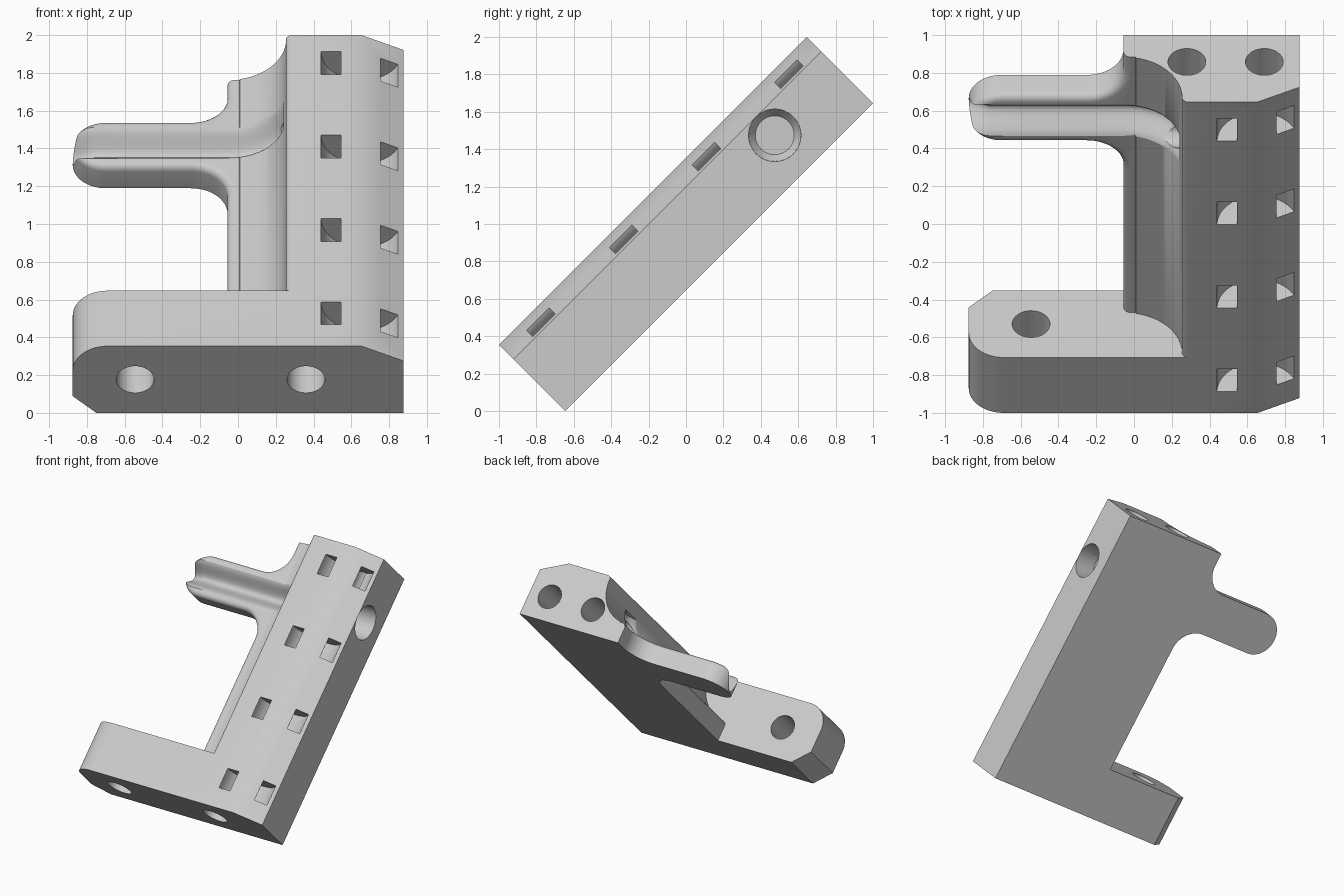
import bpy, bmesh, math
from math import sin, cos, pi, radians
from mathutils import Matrix, Vector

cube = bpy.data.objects.get("Cube")
if cube:
    bpy.data.objects.remove(cube)

# Built lying flat: x across, y along the length, z through the thickness
LENGTH, THICK, FOOT, PLATE = 2.328, 0.5, 0.415, 0.165
ARM_Y, ARM_R = 1.856, 0.174
LEFT, EDGE = -0.875, -0.055
COVE_X, COVE_R = -0.05, 0.305
COVE_Z = PLATE + COVE_R

grey = bpy.data.materials.new("light grey")
grey.use_nodes = True
grey.diffuse_color = (0.6, 0.6, 0.6, 1)
grey.node_tree.nodes["Principled BSDF"].inputs["Base Color"].default_value = (0.6, 0.6, 0.6, 1)


def arc(cx, cy, r, a, b, n=16):
    angles = [radians(a + (b - a) * i / n) for i in range(n + 1)]
    return [(cx + r * cos(t), cy + r * sin(t)) for t in angles]


def to_object(name, bm):
    bmesh.ops.recalc_face_normals(bm, faces=bm.faces)
    mesh = bpy.data.meshes.new(name)
    bm.to_mesh(mesh)
    bm.free()
    mesh.materials.append(grey)
    ob = bpy.data.objects.new(name, mesh)
    bpy.context.collection.objects.link(ob)
    return ob


def extrude(points, offset):
    bm = bmesh.new()
    face = bm.faces.new([bm.verts.new(p) for p in points])
    geom = bmesh.ops.extrude_face_region(bm, geom=[face])["geom"]
    bmesh.ops.translate(bm, vec=offset, verts=[g for g in geom if isinstance(g, bmesh.types.BMVert)])
    return bm


def along_length(name, profile, y0, y1):
    return to_object(name, extrude([(x, y0, z) for x, z in profile], (0, y1 - y0, 0)))


def rod(name, start, end, r1, r2=None):
    start, end = Vector(start), Vector(end)
    axis = end - start
    turn = axis.to_track_quat('Z', 'Y').to_matrix().to_4x4()
    bm = bmesh.new()
    bmesh.ops.create_cone(bm, cap_ends=True, segments=48, radius1=r1, radius2=r1 if r2 is None else r2,
                          depth=axis.length, matrix=Matrix.Translation((start + end) / 2) @ turn)
    return to_object(name, bm)


# Main bar with chamfered right edge and coved left side
bar_profile = [(-0.01, 0), (0.875, 0), (0.875, 0.39), (0.655, THICK)]
bar_profile += arc(0.285, 0.47, 0.03, 90, 180, 6)
bar_profile += [p for p in arc(COVE_X, COVE_Z, COVE_R, 0, -90, 24) if p[0] > -0.01]
bar = along_length("bracket", bar_profile, 0, LENGTH)

# Foot with a rounded upper and chamfered lower corner
foot_profile = [(0.4, 0), (0.4, THICK)] + arc(LEFT + 0.185, THICK - 0.185, 0.185, 90, 180)
foot_profile += [(LEFT, 0.125), (LEFT + 0.125, 0)]
foot = along_length("foot", foot_profile, 0, FOOT)

# Thin plate: bar edge, fillets and round-ended arm
r = 0.195
plan = [(0.1, 0.2), (0.1, LENGTH), (EDGE, LENGTH)]
plan += arc(EDGE - r, ARM_Y + ARM_R + r, r, 0, -90, 12)
plan += arc(LEFT + ARM_R, ARM_Y, ARM_R, 90, 270, 28)
plan += arc(EDGE - r, ARM_Y - ARM_R - r, r, 90, 0, 12)
plan += [(EDGE, 0.2)]
bm = extrude([(x, y, 0) for x, y in plan], (0, 0, PLATE))
rim = [e for e in bm.edges if all(v.co.z > 0.1 and v.co.x < 0 for v in e.verts)]
bmesh.ops.bevel(bm, geom=rim, offset=0.04, segments=5, profile=0.5, affect='EDGES')
plate = to_object("arm_plate", bm)


# Channel running along the arm and fading up the cove
def groove():
    path = [(x, PLATE, 0, 1, 1.0 + 4 * max(0, -0.76 - x))
            for x in (-0.95, -0.88, -0.84, -0.8, -0.76, -0.6, -0.4, -0.2)]
    for i in range(17):
        t = radians(72 * i / 16)
        path.append((COVE_X + COVE_R * sin(t), COVE_Z - COVE_R * cos(t), -sin(t), cos(t),
                     1 - max(0, i / 16 - 0.6) * 1.6))
    bm = bmesh.new()
    rings = []
    for x, z, nx, nz, deep in path:
        section = [(-0.13, 0.06)]
        for k in range(21):
            s = -0.13 + 0.013 * k
            section.append((s, 0.003 - 0.055 * deep * (1 + cos(pi * s / 0.13))))
        section.append((0.13, 0.06))
        rings.append([bm.verts.new((x + nx * n, ARM_Y + s, z + nz * n)) for s, n in section])
    count = len(rings[0])
    for a, b in zip(rings, rings[1:]):
        for i in range(count):
            j = (i + 1) % count
            bm.faces.new((a[i], a[j], b[j], b[i]))
    bm.faces.new(rings[0])
    bm.faces.new(rings[-1])
    return to_object("groove_cutter", bm)


cutters = [groove()]

# Bolt holes in both ends
cutters.append(rod("foot_hole", (-0.545, -0.1, 0.25), (-0.545, 0.6, 0.25), 0.1))
cutters.append(rod("front_hole", (0.36, -0.1, 0.25), (0.36, 0.5, 0.25), 0.1))
for x in (0.28, 0.69):
    cutters.append(rod("top_hole", (x, LENGTH + 0.1, 0.2), (x, LENGTH - 0.3, 0.2), 0.1))

# Stepped cross hole through the bar
Y = 1.835
cutters.append(rod("cross_hole", (0, Y, 0.25), (0.8, Y, 0.25), 0.072))
cutters.append(rod("cross_hole_taper", (0.5, Y, 0.25), (0.56, Y, 0.25), 0.07, 0.105))
cutters.append(rod("cross_hole_step", (0.559, Y, 0.25), (0.7, Y, 0.25), 0.105))
cutters.append(rod("cross_hole_flare", (0.65, Y, 0.25), (0.7, Y, 0.25), 0.104, 0.14))
cutters.append(rod("cross_hole_mouth", (0.699, Y, 0.25), (0.95, Y, 0.25), 0.14))

# Curved strap channels linking the paired square slots
channel = arc(0.655, THICK, 0.215, 165, 350, 28) + arc(0.655, THICK, 0.11, 350, 165, 28)
for i in range(4):
    mid = 0.245 + 0.625 * i
    cutters.append(along_length("strap_channel", channel, mid - 0.085, mid + 0.085))

# Combine everything into one solid
for other, mode in [(foot, 'UNION'), (plate, 'UNION')] + [(c, 'DIFFERENCE') for c in cutters]:
    mod = bar.modifiers.new(other.name, 'BOOLEAN')
    mod.operation, mod.solver, mod.object = mode, 'EXACT', other
    other.hide_render = True
solid = bpy.data.meshes.new_from_object(bar.evaluated_get(bpy.context.evaluated_depsgraph_get()))
bar.modifiers.clear()
bar.data = solid
for other in [foot, plate] + cutters:
    bpy.data.objects.remove(other)

# Tilt the bracket to stand on its lower edge
shift = (THICK - LENGTH) / (2 * math.sqrt(2))
solid.transform(Matrix.Translation((0, shift, 0)) @ Matrix.Rotation(pi / 4, 4, 'X'))
bpy.ops.object.select_all(action='DESELECT')
bar.select_set(True)
bpy.context.view_layer.objects.active = bar
bpy.ops.object.shade_smooth_by_angle(angle=radians(30))
